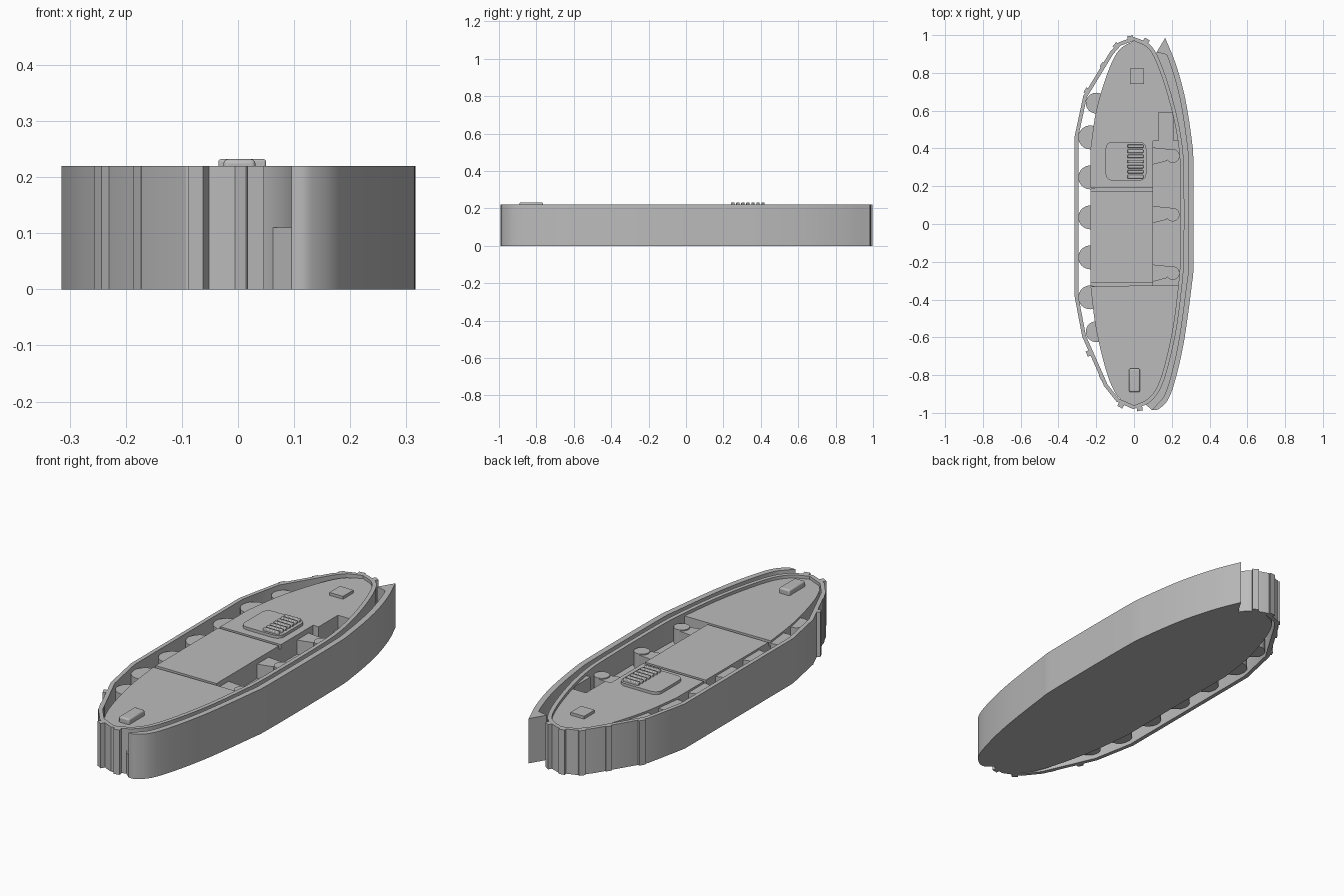
import bpy, bmesh, math
from mathutils import Vector

cube = bpy.data.objects.get("Cube")
if cube:
    bpy.data.objects.remove(cube, do_unlink=True)

grey = bpy.data.materials.new("plain grey")
grey.use_nodes = True
grey.diffuse_color = (0.5, 0.5, 0.5, 1)
grey.node_tree.nodes["Principled BSDF"].inputs["Base Color"].default_value = (0.5, 0.5, 0.5, 1)

RIM, DECK, FLOOR = 0.22, 0.205, 0.11


def finish(name, bm):
    bmesh.ops.recalc_face_normals(bm, faces=bm.faces)
    mesh = bpy.data.meshes.new(name)
    bm.to_mesh(mesh)
    bm.free()
    obj = bpy.data.objects.new(name, mesh)
    bpy.context.collection.objects.link(obj)
    mesh.materials.append(grey)
    bpy.ops.object.select_all(action='DESELECT')
    obj.select_set(True)
    bpy.context.view_layer.objects.active = obj
    bpy.ops.object.shade_smooth_by_angle(angle=math.radians(20))
    return obj


def prism(name, outline, z0, z1):
    """Extrude a flat outline upward."""
    bm = bmesh.new()
    face = bm.faces.new([bm.verts.new((x, y, z0)) for x, y in outline])
    top = bmesh.ops.extrude_face_region(bm, geom=[face])["geom"]
    bmesh.ops.translate(bm, vec=(0, 0, z1 - z0),
                        verts=[v for v in top if isinstance(v, bmesh.types.BMVert)])
    return finish(name, bm)


def box(name, x0, x1, y0, y1, z0, z1):
    return prism(name, [(x0, y0), (x1, y0), (x1, y1), (x0, y1)], z0, z1)


def disc(cx, cy, r, n=32):
    return [(cx + r * math.cos(2 * math.pi * i / n), cy + r * math.sin(2 * math.pi * i / n))
            for i in range(n)]


def smooth(points, steps=5):
    """Catmull-Rom curve through the points."""
    p = [Vector(q) for q in points]
    p = [2 * p[0] - p[1]] + p + [2 * p[-1] - p[-2]]
    out = []
    for a, b, c, d in zip(p, p[1:], p[2:], p[3:]):
        for i in range(steps):
            t = i / steps
            out.append(0.5 * (2 * b + (c - a) * t + (2 * a - 5 * b + 4 * c - d) * t * t
                              + (3 * b - a - 3 * c + d) * t ** 3))
    return [tuple(q) for q in out] + [tuple(points[-1])]


def offset(path, dist, closed=False):
    """Shift a path to the left of its direction."""
    out, n = [], len(path)
    for i, q in enumerate(path):
        prev = path[i - 1] if closed or i else q
        nxt = path[(i + 1) % n] if closed or i < n - 1 else q
        d = (Vector(nxt) - Vector(prev)).normalized()
        out.append((q[0] - d.y * dist, q[1] + d.x * dist))
    return out


def bevelled(obj, width, segments=2):
    mod = obj.modifiers.new("rounded edges", 'BEVEL')
    mod.width, mod.segments = width, segments
    return obj


# Hull edges, running from back to front
left_edge = smooth([(0, .97), (-.08, .92), (-.14, .8), (-.2, .6), (-.23, .4)]) + \
    smooth([(-.23, -.33), (-.2, -.56), (-.14, -.8), (-.08, -.92), (0, -.96)])
right_edge = smooth([(0, .97), (.08, .925), (.14, .8), (.2, .6), (.235, .42), (.245, .25),
                     (.245, -.15), (.235, -.32), (.2, -.58), (.14, -.82), (.08, -.92), (0, -.96)])


def part(edge, low, high):
    return [q for q in edge if low < q[1] < high]


# Rear hull with the pocket notch, front hull, and centre panel with grooves
rear = [(-.23, .19)] + part(left_edge, .2, 1)[::-1] + part(right_edge, .44, .969) + \
    [(.233, .44), (.21, .44), (.21, .59), (.13, .59), (.13, .44), (.1, .44), (.1, .19)]
prism("rear_hull", rear, 0, DECK)
front = [(.1, -.325), (.235, -.325)] + part(right_edge, -1, -.326) + \
    part(left_edge, -.959, -.325)[::-1]
prism("front_hull", front, 0, DECK)
box("hull_core", -.23, .1, -.33, .2, 0, DECK - .02)
box("centre_panel", -.23, .1, -.31, .175, 0, DECK)

# Track band around the hull
left_inner = [(-.07, .945), (-.11, .9), (-.25, .67), (-.295, .46),
              (-.295, -.38), (-.255, -.59), (-.14, -.85), (-.08, -.925)]
loop = right_edge + left_inner[::-1]
outer = offset(loop, .02, closed=True)
bm = bmesh.new()
rings = [[bm.verts.new((x, y, z)) for x, y in path]
         for path, z in ((loop, 0), (loop, RIM), (outer, RIM), (outer, 0))]
for a, b in zip(rings, rings[1:] + rings[:1]):
    for i in range(len(loop)):
        j = (i + 1) % len(loop)
        bm.faces.new((a[i], a[j], b[j], b[i]))
finish("track_band", bm)

# Track cleats: position and facing angle in degrees
cleats = [(-.25, .705, 152), (-.165, .84, 147), (-.095, .945, 140), (-.02, .985, 98), (.065, .97, 60),
          (-.24, -.685, 205), (-.17, -.81, 207), (-.07, -.96, 240), (.03, -.978, 280)]
for i, (x, y, angle) in enumerate(cleats):
    a = math.radians(angle)
    u, v = Vector((math.cos(a), math.sin(a))) * .011, Vector((-math.sin(a), math.cos(a))) * .015
    c = Vector((x, y))
    prism(f"track_cleat_{i + 1}", [c - u - v, c + u - v, c + u + v, c - u + v], 0, RIM)

# Road wheels between the hull and the track
for i in range(7):
    y = .67 - i * .2117 if i in (1, 2, 3, 4, 5) else (.64 if i == 0 else -.57)
    x = -.2 if i in (0, 6) else -.232
    prism(f"road_wheel_{i + 1}", disc(x, y, .055 if i in (0, 6) else .063), .02, DECK - .01)

# Side guard and the floor that joins it to the hull
guard_outer = smooth([(.165, .985), (.22, .85), (.27, .67), (.305, .45), (.315, .3), (.315, -.2),
                      (.305, -.33), (.265, -.62), (.22, -.82), (.18, -.93), (.13, -.98), (.095, -.985)])
guard_inner = offset(guard_outer, -.028)
guard_inner[0] = (.12, .91)
guard_inner = [guard_inner[0]] + [q for q in guard_inner if -.95 < q[1] < .9]
prism("side_guard", guard_outer + guard_inner[::-1], 0, RIM)
prism("side_floor", [(0, .91)] + part(guard_outer, -1, .91) + [(0, -.9)], 0, FLOOR)

# Pivot arms with rollers in the side recess
for i, y in enumerate((.36, .05, -.26)):
    arm = [(.1, y - .045), (.175, y - .026), (.175, y + .02), (.21, y + .034), (.1, y + .045)]
    prism(f"pivot_arm_{i + 1}", arm, FLOOR, .18)
    prism(f"pivot_roller_{i + 1}", disc(.205, y, .036), FLOOR, .185)

# Deck fittings
r, corners = .035, []
for cx, cy, start in ((.03, .4, 0), (-.115, .4, 90), (-.115, .265, 180), (.03, .265, 270)):
    for k in range(6):
        a = math.radians(start + 18 * k)
        corners.append((cx + r * math.cos(a), cy + r * math.sin(a)))
prism("vent_plate", corners, DECK - .01, .219)
for i in range(7):
    y = .25 + i * .027
    bevelled(box(f"vent_slat_{i + 1}", -.035, .05, y - .009, y + .009, .21, .232), .004)
box("rear_hatch", -.022, .052, .74, .822, DECK - .01, .219)
bevelled(box("front_hatch", -.026, .031, -.89, -.765, DECK - .01, .232), .008, 3)
